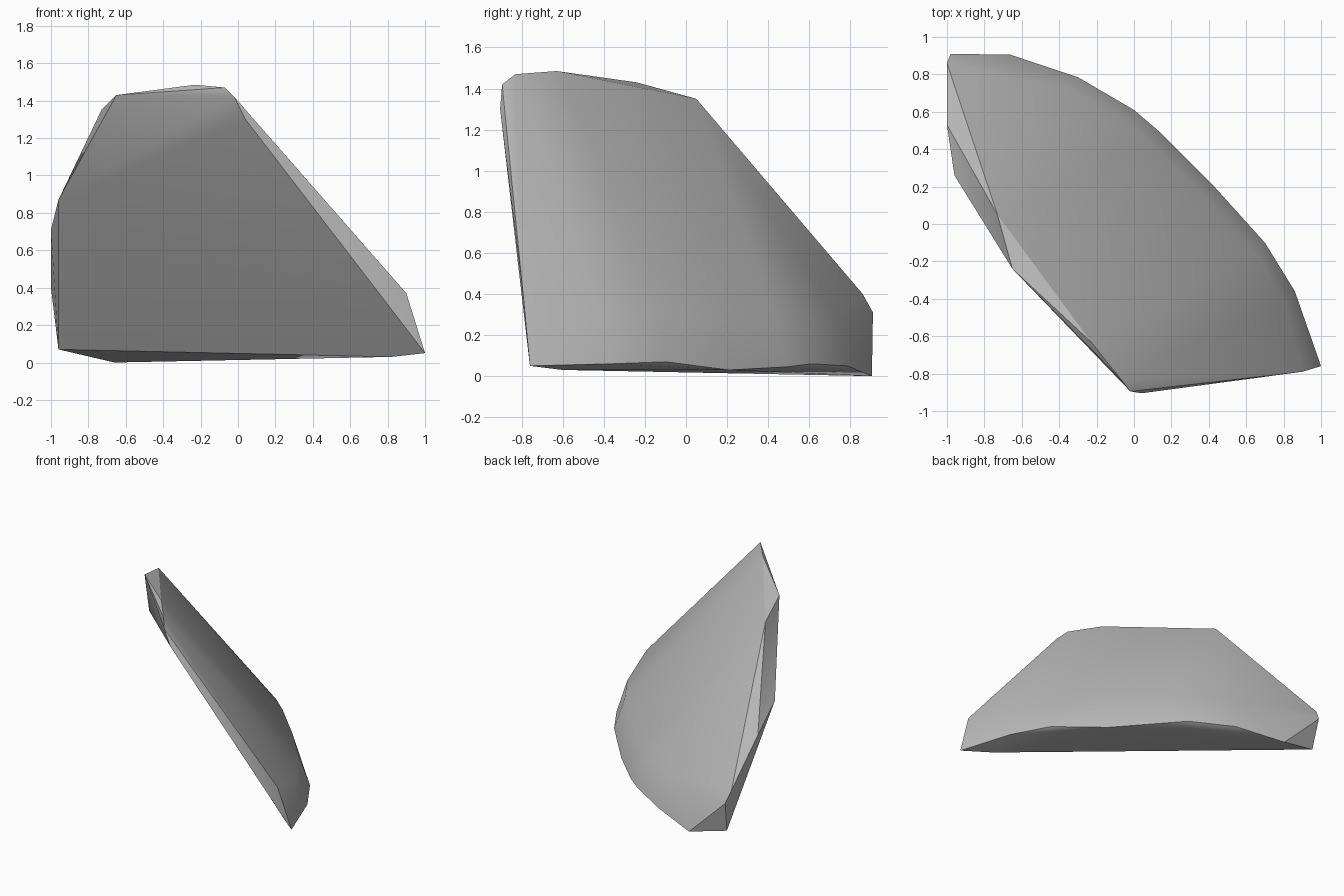
import bpy
import bmesh
import math
from mathutils import Vector

cube = bpy.data.objects.get("Cube")
if cube:
    bpy.data.objects.remove(cube, do_unlink=True)

# Single stone colour
stone = bpy.data.materials.new("stone_grey")
stone.use_nodes = True
stone.diffuse_color = (0.5, 0.5, 0.5, 1)
stone.node_tree.nodes["Principled BSDF"].inputs["Base Color"].default_value = (0.5, 0.5, 0.5, 1)

# Curved outer foot of the shard
foot = [(0.86, -0.36, 0.06), (0.7, -0.1, 0.07), (0.42, 0.21, 0.03),
        (0.14, 0.49, 0.045), (0, 0.61, 0.06), (-0.3, 0.785, 0.05)]

# Shoulder just above the foot, drawn inward
inward = Vector((-0.055, -0.055, 0))
shoulder = [Vector((x, y, 0.3)) + inward for x, y, z in foot]

# Corners of the broken ends and underside
ends = [(1, -0.76, 0.05), (0.9, -0.79, 0.37), (-0.66, 0.905, 0),
        (-0.96, 0.86, 0.07), (-0.98, 0.91, 0.31), (-1, 0.86, 0.4),
        (-1, 0.53, 0.71), (-0.96, 0.26, 0.87), (0.82, -0.6, 0.03)]

# Ridge along the top
ridge = [(-0.73, 0.05, 1.35), (-0.65, -0.24, 1.43), (-0.23, -0.63, 1.485),
         (-0.07, -0.83, 1.47), (-0.02, -0.895, 1.42), (0.04, -0.905, 1.3)]

# Wrap the corners in a convex skin
bm = bmesh.new()
for p in foot + shoulder + ends + ridge:
    bm.verts.new(p)
bmesh.ops.convex_hull(bm, input=bm.verts)
bmesh.ops.delete(bm, geom=[v for v in bm.verts if not v.link_faces], context='VERTS')
bmesh.ops.dissolve_limit(bm, angle_limit=math.radians(1), verts=bm.verts, edges=bm.edges)
bmesh.ops.recalc_face_normals(bm, faces=bm.faces)
mesh = bpy.data.meshes.new("rock_shard")
bm.to_mesh(mesh)
bm.free()
mesh.materials.append(stone)

shard = bpy.data.objects.new("rock_shard", mesh)
bpy.context.collection.objects.link(shard)
bpy.ops.object.select_all(action='DESELECT')
shard.select_set(True)
bpy.context.view_layer.objects.active = shard
bpy.ops.object.shade_smooth_by_angle(angle=math.radians(32))
